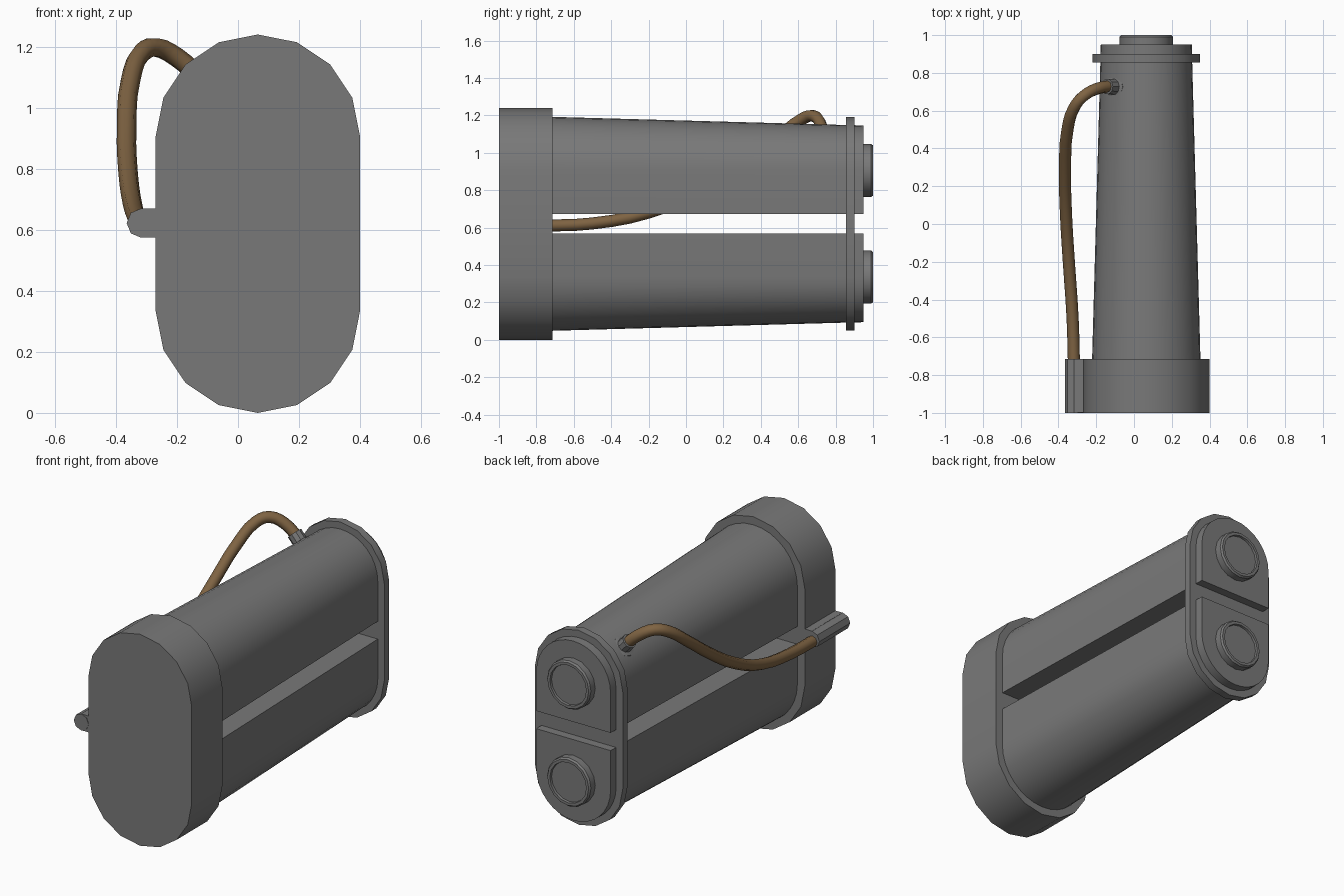
import bpy, bmesh, math
from mathutils import Vector

if "Cube" in bpy.data.objects:
    bpy.data.objects.remove(bpy.data.objects["Cube"])

CX, CZ, OFF, GAP = 0.065, 0.62, 0.285, 0.052   # housing centre, arc offset, half gap


def material(name, rgb):
    m = bpy.data.materials.new(name)
    m.diffuse_color = (*rgb, 1)
    m.use_nodes = True
    m.node_tree.nodes["Principled BSDF"].inputs["Base Color"].default_value = m.diffuse_color
    return m


GREY = material("gunmetal grey", (0.19, 0.19, 0.19))
BROWN = material("hose brown", (0.21, 0.125, 0.055))


def finish(ob, mat, angle=32):
    ob.data.materials.clear()
    ob.data.materials.append(mat)
    bpy.ops.object.select_all(action='DESELECT')
    ob.select_set(True)
    bpy.context.view_layer.objects.active = ob
    bpy.ops.object.shade_smooth_by_angle(angle=math.radians(angle))
    return ob


def loft(name, rings, mat=GREY):
    """Closed solid through rings of equal length."""
    bm = bmesh.new()
    vs = [[bm.verts.new(p) for p in ring] for ring in rings]
    n = len(vs[0])
    for a, b in zip(vs, vs[1:]):
        for i in range(n):
            j = (i + 1) % n
            bm.faces.new((a[i], a[j], b[j], b[i]))
    bm.faces.new(vs[0])
    bm.faces.new(vs[-1])
    bmesh.ops.recalc_face_normals(bm, faces=bm.faces)
    me = bpy.data.meshes.new(name)
    bm.to_mesh(me)
    bm.free()
    ob = bpy.data.objects.new(name, me)
    bpy.context.collection.objects.link(ob)
    return finish(ob, mat)


def arc(r, n=8):
    return [(r * math.cos(math.pi * i / n), r * math.sin(math.pi * i / n)) for i in range(n + 1)]


def stadium(r, y):
    top = [(CX + x, y, CZ + OFF + z) for x, z in arc(r)]
    return top + [(CX - x, y, CZ - OFF - z) for x, z in arc(r)]


def half_tube(r, y, s):
    pts = [(CX + x, y, CZ + s * (OFF + z)) for x, z in arc(r, 16)]
    return pts + [(CX - r, y, CZ + s * GAP), (CX + r, y, CZ + s * GAP)]


def lathe(name, origin, axis, profile, n):
    """Solid of revolution: profile of (radius, distance along axis)."""
    q = Vector((0, 0, 1)).rotation_difference(Vector(axis).normalized())
    rings = [[Vector(origin) + q @ Vector((r * math.cos(2 * math.pi * i / n),
                                           r * math.sin(2 * math.pi * i / n), d))
              for i in range(n)] for r, d in profile]
    return loft(name, rings)


# Rear housing and front flange
loft("base_cap", [stadium(0.335, -1.0), stadium(0.335, -0.715)])
loft("end_flange", [stadium(0.285, 0.855), stadium(0.285, 0.9)])

# Two tapered half-round tubes with recessed end plugs
for s, label in ((1, "upper"), (-1, "lower")):
    loft(label + "_tube", [half_tube(0.287, -0.72, s), half_tube(0.243, 0.86, s),
                           half_tube(0.241, 0.95, s)])
    lathe(label + "_end_plug", (CX, 0.945, CZ + s * OFF), (0, 1, 0),
          [(0.142, 0), (0.142, 0.045), (0.134, 0.055), (0.118, 0.055), (0.116, 0.042)], 16)

# Side socket for the hose
lathe("hose_socket", (-0.317, -1.0, 0.622), (0, 1, 0), [(0.048, 0), (0.048, 0.285)], 8)
loft("socket_bracket", [[(-0.315, y, 0.574), (-0.25, y, 0.574), (-0.25, y, 0.67), (-0.315, y, 0.67)]
                        for y in (-0.998, -0.715)])

# Hose fitting on the upper tube
lathe("hose_fitting", (-0.085, 0.725, 1.055), (-0.65, 0.03, 0.7),
      [(0.062, 0), (0.062, 0.03), (0.042, 0.035), (0.042, 0.085)], 10)

# Curved hose
path = [(-0.318, -0.74, 0.61), (-0.325, -0.5, 0.622), (-0.345, -0.2, 0.68), (-0.36, 0.05, 0.785),
        (-0.365, 0.3, 0.94), (-0.352, 0.5, 1.09), (-0.315, 0.62, 1.18), (-0.27, 0.675, 1.198),
        (-0.2, 0.715, 1.165), (-0.12, 0.73, 1.095)]
cu = bpy.data.curves.new("hose", 'CURVE')
cu.dimensions = '3D'
cu.bevel_depth = 0.032
cu.bevel_resolution = 2
cu.resolution_u = 3
cu.use_fill_caps = True
sp = cu.splines.new('BEZIER')
sp.bezier_points.add(len(path) - 1)
for bp, co in zip(sp.bezier_points, path):
    bp.co = co
    bp.handle_left_type = bp.handle_right_type = 'AUTO'
hose = bpy.data.objects.new("hose", cu)
bpy.context.collection.objects.link(hose)
bpy.ops.object.select_all(action='DESELECT')
hose.select_set(True)
bpy.context.view_layer.objects.active = hose
bpy.ops.object.convert(target='MESH')
finish(bpy.context.view_layer.objects.active, BROWN, 60)
